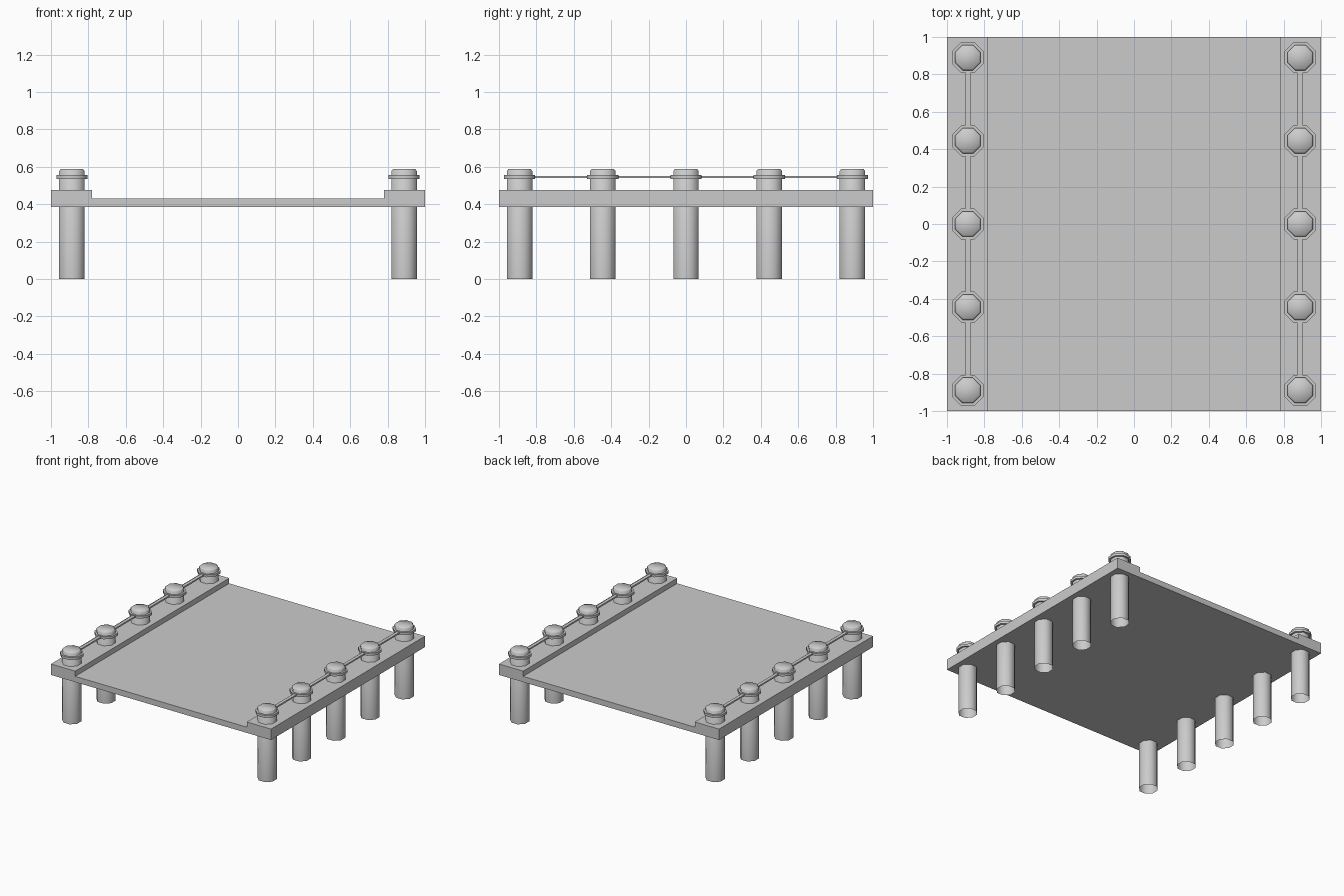
import bpy, bmesh, math

cube = bpy.data.objects.get("Cube")
if cube:
    bpy.data.objects.remove(cube, do_unlink=True)

grey = bpy.data.materials.new("plain_grey")
grey.use_nodes = True
colour = (0.6, 0.6, 0.6, 1)
grey.diffuse_color = colour
grey.node_tree.nodes["Principled BSDF"].inputs["Base Color"].default_value = colour

POST_X = 0.888
POST_YS = [-0.89, -0.445, 0, 0.445, 0.89]


def finish(name, bm, location=(0, 0, 0), smooth=None):
    bmesh.ops.recalc_face_normals(bm, faces=bm.faces)
    mesh = bpy.data.meshes.new(name)
    bm.to_mesh(mesh)
    bm.free()
    mesh.materials.append(grey)
    obj = bpy.data.objects.new(name, mesh)
    obj.location = location
    bpy.context.collection.objects.link(obj)
    if smooth:
        bpy.ops.object.select_all(action='DESELECT')
        obj.select_set(True)
        bpy.context.view_layer.objects.active = obj
        bpy.ops.object.shade_smooth_by_angle(angle=math.radians(smooth))
    return obj


def octagon_lathe(name, profile, location, smooth, cap=False, closed=False):
    """Stack octagonal rings, given as (half width across flats, height)."""
    bm = bmesh.new()
    rings = []
    for half, z in profile:
        r = half / math.cos(math.pi / 8)
        angles = [math.pi / 8 + i * math.pi / 4 for i in range(8)]
        rings.append([bm.verts.new((r * math.cos(a), r * math.sin(a), z)) for a in angles])
    pairs = list(zip(rings, rings[1:]))
    if closed:
        pairs.append((rings[-1], rings[0]))
    for low, high in pairs:
        for i in range(8):
            j = (i + 1) % 8
            bm.faces.new((low[i], low[j], high[j], high[i]))
    if cap:
        bm.faces.new(rings[-1])
    obj = finish(name, bm, location, smooth)
    # Open shells need their outside chosen by the wall direction
    wall = obj.data.polygons[0]
    if not closed and wall.normal.dot(wall.center.xyz * 1) < 0:
        obj.data.flip_normals()
    return obj


# Deck with a raised kerb along each side
half_profile = [(1, 0.385), (1, 0.475), (0.78, 0.475), (0.78, 0.432)]
outline = half_profile + [(-x, z) for x, z in reversed(half_profile)]
bm = bmesh.new()
face = bm.faces.new([bm.verts.new((x, -1, z)) for x, z in outline])
out = bmesh.ops.extrude_face_region(bm, geom=[face])
verts = [v for v in out["geom"] if isinstance(v, bmesh.types.BMVert)]
bmesh.ops.translate(bm, verts=verts, vec=(0, 2, 0))
finish("deck", bm)

for side, sx in (("right", -POST_X), ("left", POST_X)):
    # Posts with open bottoms and softened caps, each wrapped by a rope collar
    for n, y in enumerate(POST_YS, 1):
        octagon_lathe(f"{side}_post_{n}", [(0.068, 0), (0.068, 0.578), (0.06, 0.588)],
                      (sx, y, 0), 60, cap=True)
        octagon_lathe(f"{side}_rope_collar_{n}",
                      [(0.066, 0.536), (0.083, 0.536), (0.083, 0.556), (0.066, 0.556)],
                      (sx, y, 0), 50, closed=True)
    # Rope lengths between neighbouring collars
    for n, (a, b) in enumerate(zip(POST_YS, POST_YS[1:]), 1):
        bm = bmesh.new()
        bmesh.ops.create_cube(bm, size=1)
        bmesh.ops.scale(bm, vec=(0.026, b - a - 0.15, 0.012), verts=bm.verts)
        finish(f"{side}_rope_{n}", bm, (sx, (a + b) / 2, 0.546))
